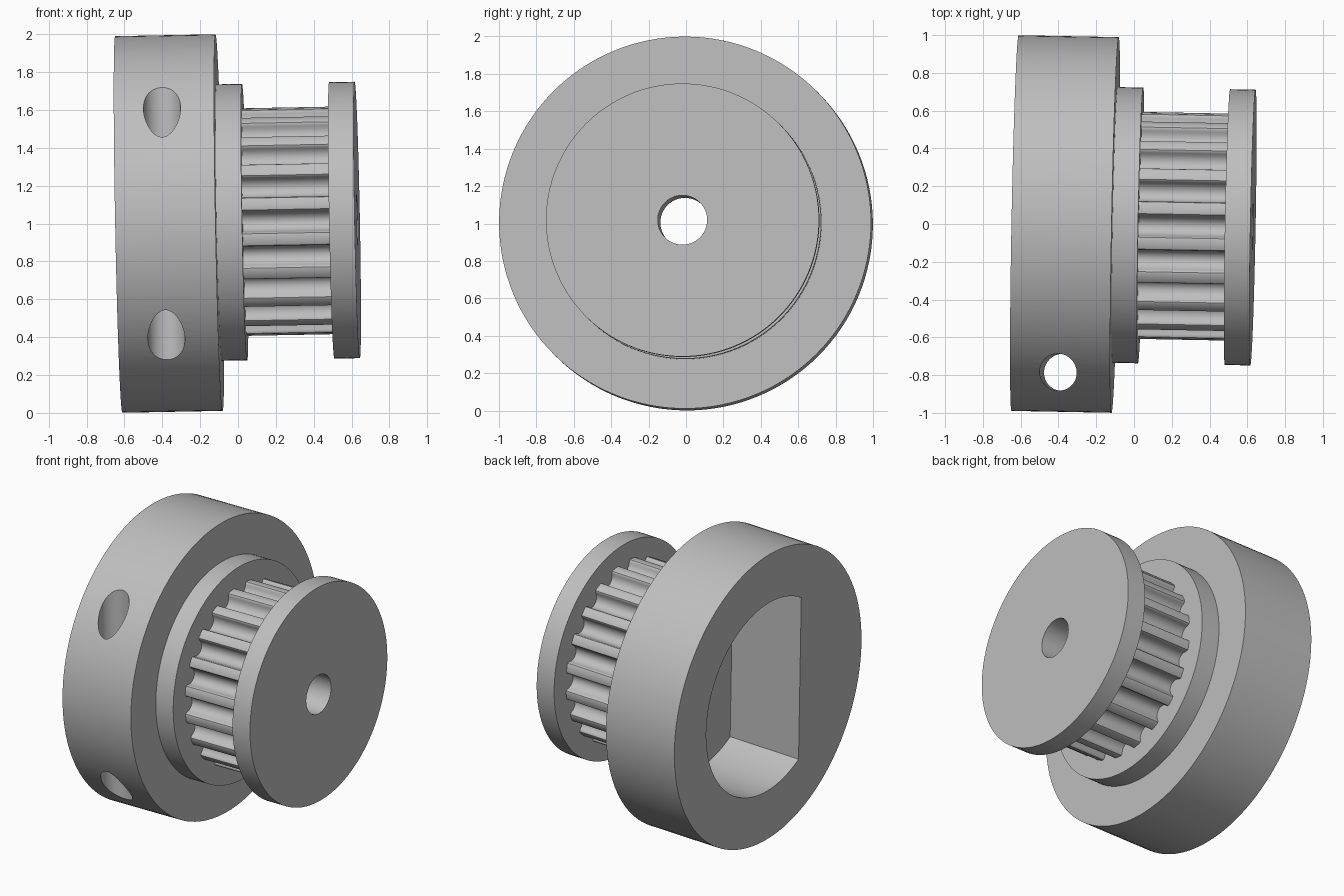
import bpy, bmesh, math
from mathutils import Matrix

cube = bpy.data.objects.get("Cube")
if cube:
    bpy.data.objects.remove(cube, do_unlink=True)

metal = bpy.data.materials.new("plain grey metal")
metal.use_nodes = True
GREY = (0.52, 0.52, 0.52, 1)
metal.diffuse_color = GREY
metal.node_tree.nodes["Principled BSDF"].inputs["Base Color"].default_value = GREY

# The shaft axis leans slightly up and forward
TILT = 0.019
PLACE = (Matrix.Translation((0, -0.007, 1.007))
         @ Matrix.Rotation(-TILT, 4, 'Z') @ Matrix.Rotation(-TILT, 4, 'Y'))

HUB_START, HUB_END = -0.63, -0.10
RIM_END, TEETH_END, FLANGE_END = 0.035, 0.495, 0.63
BORE = 0.132
TEETH = 20
TIP = 0.605


def arc(radius, start=0.0, end=math.tau, count=128, closed=True):
    """Points of a circle or an arc in the (y, z) plane."""
    steps = count if closed else count - 1
    return [(radius * math.cos(start + (end - start) * i / steps),
             radius * math.sin(start + (end - start) * i / steps))
            for i in range(count)]


def prism(name, outline, x0, x1):
    """Extrude a (y, z) outline along the shaft axis."""
    bm = bmesh.new()
    base = bm.faces.new([bm.verts.new((x0, y, z)) for y, z in outline])
    moved = bmesh.ops.extrude_face_region(bm, geom=[base], use_keep_orig=True)
    verts = [v for v in moved["geom"] if isinstance(v, bmesh.types.BMVert)]
    bmesh.ops.translate(bm, verts=verts, vec=(x1 - x0, 0, 0))
    bmesh.ops.recalc_face_normals(bm, faces=bm.faces[:])
    mesh = bpy.data.meshes.new(name)
    bm.to_mesh(mesh)
    bm.free()
    mesh.materials.append(metal)
    obj = bpy.data.objects.new(name, mesh)
    bpy.context.collection.objects.link(obj)
    return obj


def activate(obj):
    bpy.ops.object.select_all(action='DESELECT')
    obj.select_set(True)
    bpy.context.view_layer.objects.active = obj


def cut(obj, cutter):
    """Subtract a cutter and discard it."""
    cutter.hide_render = True
    mod = obj.modifiers.new("cut", 'BOOLEAN')
    mod.operation, mod.solver, mod.object = 'DIFFERENCE', 'EXACT', cutter
    activate(obj)
    bpy.ops.object.modifier_apply(modifier=mod.name)
    bpy.data.objects.remove(cutter, do_unlink=True)


def finish(obj):
    obj.data.transform(PLACE)
    activate(obj)
    bpy.ops.object.shade_smooth_by_angle(angle=math.radians(30))


def tooth_outline():
    """Round-bottomed grooves with softened tips, repeated around the axis."""
    r = 0.056
    half = [(r * math.sin(a), TIP - 0.02 - r * math.cos(a))
            for a in (math.pi / 2 * i / 6 for i in range(7))]
    half += [(0.058, 0.595), (0.063, 0.602), (0.071, TIP)]
    groove = [(-u, v) for u, v in reversed(half[1:])] + half
    points = []
    for k in range(TEETH):
        turn = math.tau * k / TEETH
        for u, v in groove:
            a, d = turn + u / TIP, v
            points.append((d * math.cos(a), d * math.sin(a)))
    return points


# Hub with a D-shaped pocket and a cross hole
hub = prism("hub", arc(0.9945), HUB_START, HUB_END)
flat = math.acos(-0.34 / 0.656)
pocket = arc(0.656, -flat, flat, 96, closed=False)
cut(hub, prism("pocket_cutter", pocket, HUB_START - 0.1, HUB_END + 0.1))
hole = prism("hole_cutter", arc(0.098, count=64), -1.2, 1.2)
hole.data.transform(Matrix.Translation((-0.375, -0.785, 0))
                    @ Matrix.Rotation(math.pi / 2, 4, 'Y'))
cut(hub, hole)
finish(hub)

# Inner flange, toothed drum and outer flange, all bored through
for name, outline, x0, x1 in (
        ("inner_flange", arc(0.73), HUB_END, RIM_END),
        ("toothed_drum", tooth_outline(), RIM_END, TEETH_END),
        ("outer_flange", arc(0.73), TEETH_END, FLANGE_END)):
    part = prism(name, outline, x0, x1)
    cut(part, prism("bore_cutter", arc(BORE, count=64), x0 - 0.1, x1 + 0.1))
    finish(part)
